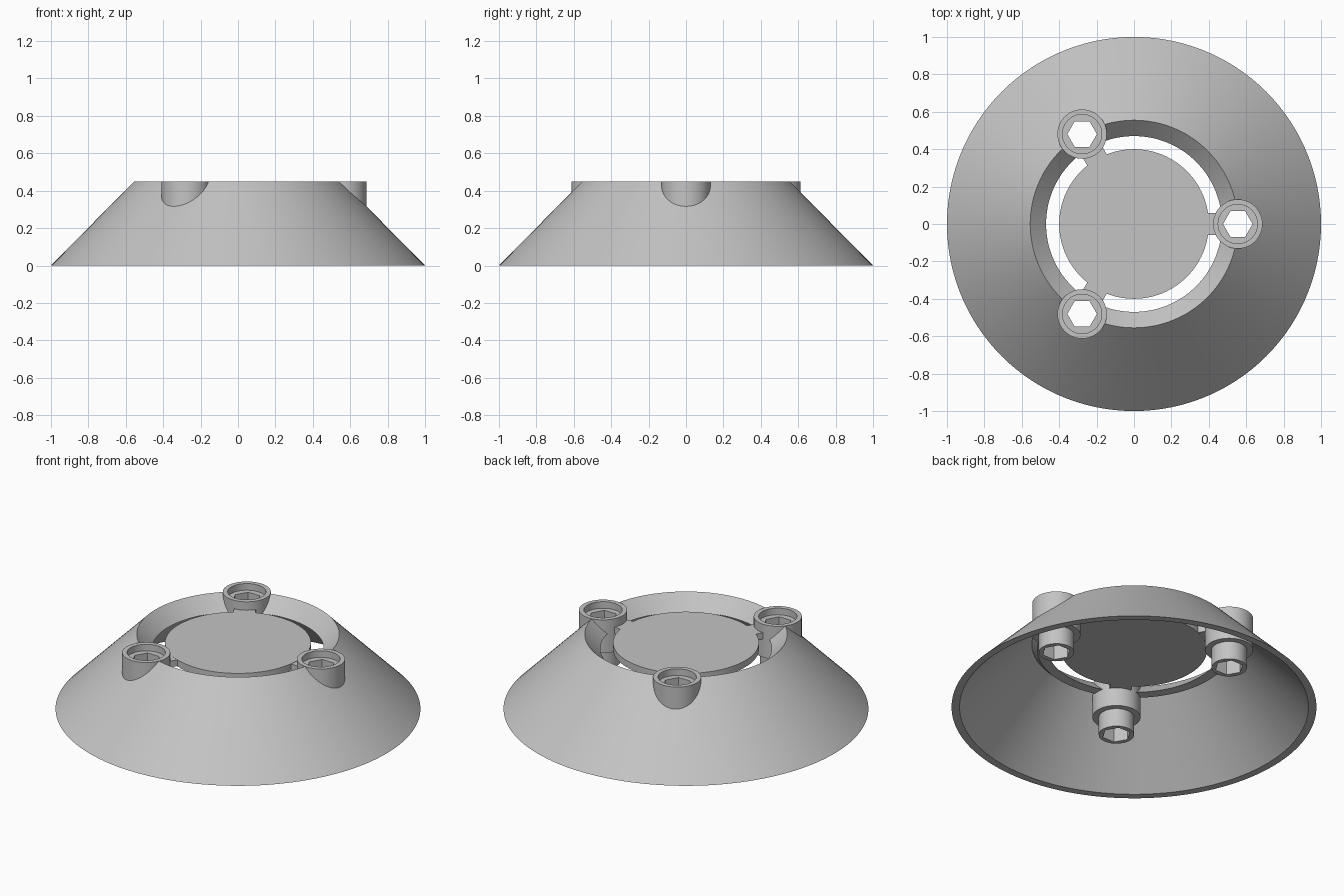
import bpy, bmesh, math

cube = bpy.data.objects.get("Cube")
if cube:
    bpy.data.objects.remove(cube, do_unlink=True)

grey = bpy.data.materials.new("light grey")
grey.use_nodes = True
grey.diffuse_color = (0.55, 0.55, 0.55, 1)
grey.node_tree.nodes["Principled BSDF"].inputs["Base Color"].default_value = (0.55, 0.55, 0.55, 1)

BOSS_R = 0.555
BOSS_ANGLES = [math.radians(a) for a in (0, 120, 240)]


def finish(name, bm):
    bmesh.ops.recalc_face_normals(bm, faces=bm.faces[:])
    mesh = bpy.data.meshes.new(name)
    bm.to_mesh(mesh)
    bm.free()
    mesh.materials.append(grey)
    obj = bpy.data.objects.new(name, mesh)
    bpy.context.collection.objects.link(obj)
    return obj


def smooth(obj):
    bpy.ops.object.select_all(action='DESELECT')
    obj.select_set(True)
    bpy.context.view_layer.objects.active = obj
    bpy.ops.object.shade_smooth_by_angle(angle=math.radians(30))


def circle(r, a):
    return r


def hexagon(r, a):
    # Radius of a hexagon with a corner on the x axis
    side = math.pi / 3
    return r * math.cos(side / 2) / math.cos(a % side - side / 2)


def ring_solid(name, profile, segments, centre=(0, 0)):
    """Closed profile of (radius, z, shape) swept around the z axis."""
    bm = bmesh.new()
    rings = []
    for r, z, shape in profile:
        ring = []
        for i in range(segments):
            a = math.tau * i / segments
            d = shape(r, a + 1e-9)
            ring.append(bm.verts.new((centre[0] + d * math.cos(a), centre[1] + d * math.sin(a), z)))
        rings.append(ring)
    for k, low in enumerate(rings):
        high = rings[(k + 1) % len(rings)]
        for i in range(segments):
            j = (i + 1) % segments
            bm.faces.new((low[i], low[j], high[j], high[i]))
    return finish(name, bm)


def disc(name, r, z0, z1, segments, centre=(0, 0)):
    bm = bmesh.new()
    bmesh.ops.create_cone(bm, cap_ends=True, segments=segments, radius1=r, radius2=r, depth=z1 - z0)
    bmesh.ops.translate(bm, verts=bm.verts[:], vec=(*centre, (z0 + z1) / 2))
    return finish(name, bm)


# Conical skirt with an inward funnel lip at the top
skirt = ring_solid("conical_skirt", [
    (1.0, 0, circle), (0.555, 0.45, circle), (0.47, 0.365, circle),
    (0.53, 0.365, circle), (0.56, 0.395, circle), (0.956, 0, circle)], 120)

# Centre plate
plate = disc("centre_plate", 0.4, 0.36, 0.4, 96)

for n, angle in enumerate(BOSS_ANGLES, 1):
    c, s = math.cos(angle), math.sin(angle)
    centre = (BOSS_R * c, BOSS_R * s)

    # Opening in the skirt for the screw boss
    cutter = disc(f"boss_cutter_{n}", 0.12, 0.1, 0.6, 48, centre)
    cutter.hide_render = True
    mod = skirt.modifiers.new(f"boss_opening_{n}", 'BOOLEAN')
    mod.operation = 'DIFFERENCE'
    mod.solver = 'EXACT'
    mod.object = cutter

    # Stepped boss with a round recess and a hexagonal through hole
    boss = ring_solid(f"screw_boss_{n}", [
        (0.132, 0.25, circle), (0.132, 0.45, circle), (0.105, 0.45, circle),
        (0.105, 0.41, circle), (0.079, 0.41, hexagon), (0.079, 0.14, hexagon),
        (0.097, 0.14, circle), (0.097, 0.25, circle)], 48, centre)
    smooth(boss)

    # Tab joining the plate to the boss
    bm = bmesh.new()
    bmesh.ops.create_cube(bm, size=1)
    bmesh.ops.scale(bm, verts=bm.verts[:], vec=(0.07, 0.12, 0.038))
    bmesh.ops.translate(bm, verts=bm.verts[:], vec=(0.405, 0, 0.38))
    tab = finish(f"plate_tab_{n}", bm)
    tab.rotation_euler.z = angle

# Apply the openings and remove the cutters
bpy.context.view_layer.objects.active = skirt
for mod in list(skirt.modifiers):
    cutter = mod.object
    bpy.ops.object.modifier_apply(modifier=mod.name)
    bpy.data.objects.remove(cutter, do_unlink=True)
smooth(skirt)
smooth(plate)
